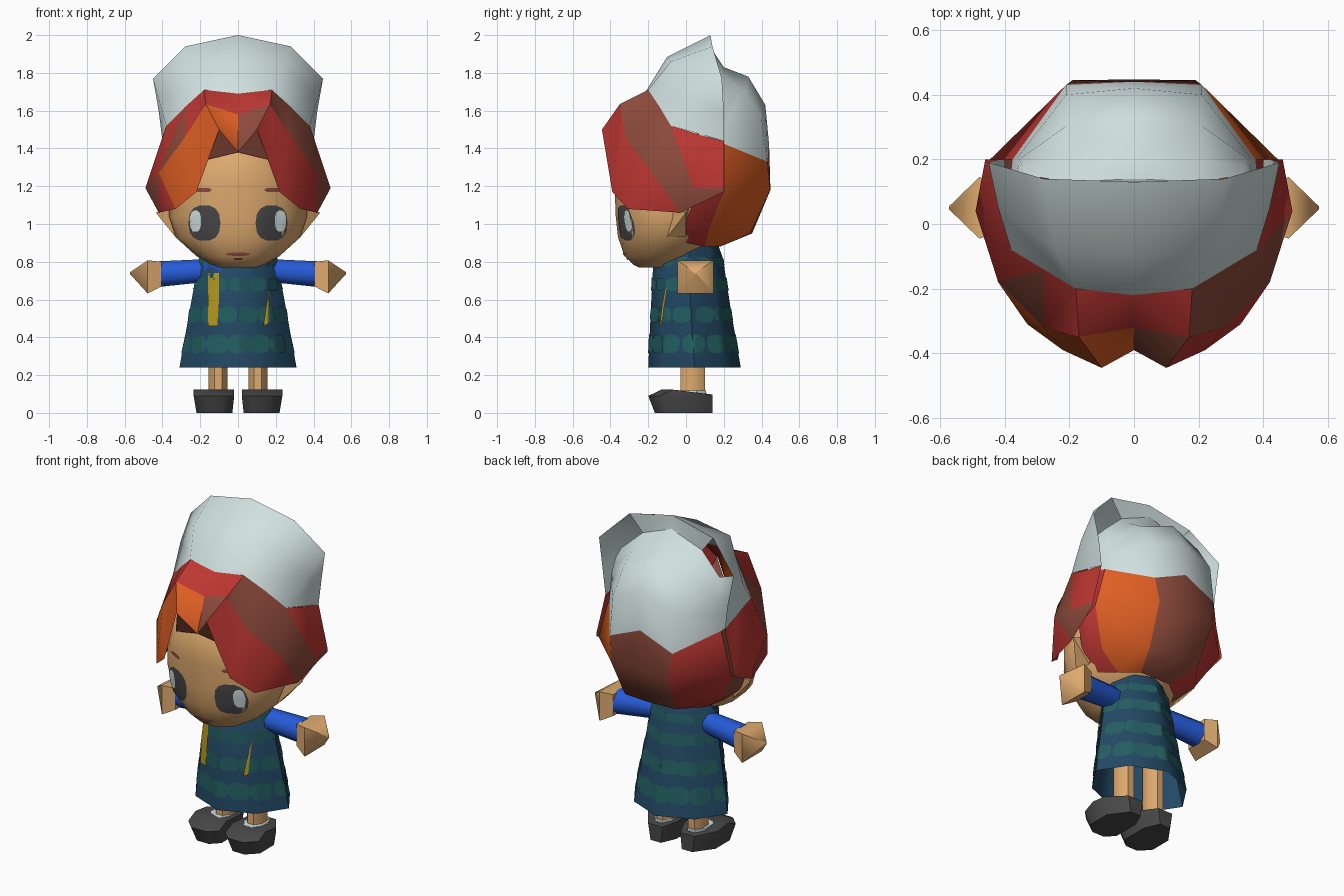
import bpy, bmesh, math
from mathutils import Vector, Matrix
from mathutils.bvhtree import BVHTree

if "Cube" in bpy.data.objects:
    bpy.data.objects.remove(bpy.data.objects["Cube"])

COLOURS = {
    "cap_white": (0.64, 0.75, 0.75), "hair_red": (0.51, 0.038, 0.032),
    "hair_brown": (0.27, 0.07, 0.045), "hair_orange": (0.73, 0.114, 0.017),
    "skin": (0.73, 0.40, 0.156), "dark_grey": (0.065, 0.065, 0.068),
    "navy": (0.016, 0.066, 0.127), "teal": (0.017, 0.112, 0.12),
    "blue": (0.019, 0.105, 0.68), "yellow": (0.456, 0.305, 0.013)}
MATS = {}
for key, c in COLOURS.items():
    MATS[key] = bpy.data.materials.new(key)
    MATS[key].diffuse_color = (*c, 1)


def finish(name, bm, mats, smooth=None):
    bmesh.ops.remove_doubles(bm, verts=bm.verts, dist=0.001)
    bmesh.ops.recalc_face_normals(bm, faces=bm.faces)
    me = bpy.data.meshes.new(name)
    bm.to_mesh(me)
    bm.free()
    for m in mats:
        me.materials.append(MATS[m])
    ob = bpy.data.objects.new(name, me)
    bpy.context.collection.objects.link(ob)
    if smooth:
        bpy.ops.object.select_all(action='DESELECT')
        ob.select_set(True)
        bpy.context.view_layer.objects.active = ob
        bpy.ops.object.shade_smooth_by_angle(angle=math.radians(smooth))
    return ob


def loft(name, rings, mat, smooth=None, caps=(True, True)):
    bm = bmesh.new()
    rows = [[bm.verts.new(p) for p in r] for r in rings]
    n = len(rows[0])
    for a, b in zip(rows, rows[1:]):
        for i in range(n):
            j = (i + 1) % n
            bm.faces.new((a[i], a[j], b[j], b[i]))
    if caps[0]:
        bm.faces.new(rows[0])
    if caps[1]:
        bm.faces.new(rows[-1])
    return finish(name, bm, [mat], smooth)


def ring(z, w, yf, yb, n=16, flat=False, x=0, odd=1.0):
    # horizontal oval; flat puts sides on the axes, odd scales every other corner
    k = 1 / math.cos(math.pi / n) if flat else 1
    o = 0.5 if flat else 0
    cy, r = (yf + yb) / 2, (yb - yf) / 2
    pts = []
    for i in range(n):
        a, f = 2 * math.pi * (i + o) / n, k * (odd if i % 2 else 1)
        pts.append((x + f * w * math.cos(a), cy + f * r * math.sin(a), z))
    return pts


def sheet(bm, cols, colour):
    # mirrored sheet; each quad is cut on its diagonal into halves 0 (upper) and 1 (lower)
    for s in (1, -1):
        for c in range(len(cols) - 1):
            for r in range(len(cols[0]) - 1):
                a, b, d, e = cols[c][r], cols[c + 1][r], cols[c + 1][r + 1], cols[c][r + 1]
                for half, tri in enumerate(((a, b, d), (a, d, e))):
                    if len(set(tri)) == 3:
                        f = bm.faces.new([bm.verts.new((s * x, y, z)) for x, y, z in tri])
                        f.material_index = colour(s, c, r, half)


def tree(ob):
    me = ob.data
    return BVHTree.FromPolygons([v.co for v in me.vertices],
                                [tuple(p.vertices) for p in me.polygons])


def oval(u, v, ru, rv, n=14, p=0.8):
    pts = []
    for i in range(n):
        c, s = math.cos(2 * math.pi * i / n), math.sin(2 * math.pi * i / n)
        pts.append((u + ru * math.copysign(abs(c) ** p, c), v + rv * math.copysign(abs(s) ** p, s)))
    return pts


def decal(bm, bvh, outline, angle=0, lift=0.004):
    # thin plate laid on a surface, seen along the turned y direction
    rot = Matrix.Rotation(angle, 3, 'Z')
    d = rot @ Vector((0, 1, 0))
    cu = sum(p[0] for p in outline) / len(outline)
    cv = sum(p[1] for p in outline) / len(outline)

    def put(u, v):
        o = rot @ Vector((u, -2, v)) + Vector((0, 0.04, 0))
        hit = bvh.ray_cast(o, d)[0] or bvh.find_nearest(o + d * 1.75)[0]
        return bm.verts.new(hit - d * lift)
    mid = put(cu, cv)
    rows = [[put(cu + (u - cu) * f, cv + (v - cv) * f) for u, v in outline]
            for f in (0.33, 0.67, 1)]
    n = len(outline)
    for i in range(n):
        j = (i + 1) % n
        bm.faces.new((mid, rows[0][i], rows[0][j]))
        for a, b in zip(rows, rows[1:]):
            bm.faces.new((a[i], b[i], b[j], a[j]))


def decals(name, bvh, items, mat, lift=0.004):
    bm = bmesh.new()
    for outline, angle in items:
        decal(bm, bvh, outline, angle, lift)
    return finish(name, bm, [mat], 60)


# Head
head = loft("head", [ring(*r) for r in (
    (0.77, 0.10, -0.25, -0.08), (0.785, 0.14, -0.28, -0.03), (0.83, 0.22, -0.325, 0.06),
    (0.93, 0.33, -0.36, 0.16), (1.04, 0.365, -0.372, 0.2), (1.2, 0.36, -0.378, 0.2),
    (1.36, 0.31, -0.375, 0.18), (1.48, 0.2, -0.26, 0.1))], "skin", 50)
face = tree(head)
decals("eyes", face, [(oval(s * 0.178, 1.005, 0.085, 0.095), 0) for s in (1, -1)], "dark_grey")
decals("eye_highlights", face, [(oval(s * 0.225, 1.015, 0.03, 0.057), 0) for s in (1, -1)],
       "cap_white", 0.008)
decals("eyebrows", face, [(oval(s * 0.185, 1.18, 0.045, 0.012), 0) for s in (1, -1)], "hair_brown")
decals("mouth", face, [(oval(0, 0.84, 0.065, 0.009), 0), (oval(0, 0.815, 0.025, 0.006), 0)],
       "hair_brown")

# Ears
for s, side in ((1, "right"), (-1, "left")):
    bm = bmesh.new()
    tip = bm.verts.new((s * 0.435, 0.0, 1.06))
    base = [bm.verts.new((s * x, y, z)) for x, y, z in
            ((0.30, -0.12, 1.1), (0.33, -0.1, 0.93), (0.32, 0.0, 0.93), (0.30, 0.02, 1.1))]
    for i in range(4):
        bm.faces.new((base[i], base[(i + 1) % 4], tip))
    bm.faces.new(base)
    finish(side + "_ear", bm, ["skin"])

# Hair: R red, B brown, O orange; two letters per panel, upper half then lower half
HAIR = ["hair_red", "hair_brown", "hair_orange"]
front = [
    ((0, -0.22, 1.69), (0, -0.32, 1.58), (0, -0.39, 1.38)),
    ((0.18, -0.2, 1.71), (0.17, -0.35, 1.635), (0.10, -0.445, 1.50)),
    ((0.28, -0.14, 1.62), (0.28, -0.32, 1.46), (0.22, -0.39, 1.17)),
    ((0.38, -0.08, 1.52), (0.42, -0.18, 1.27), (0.33, -0.31, 1.08)),
    ((0.39, 0.08, 1.47), (0.49, 0.04, 1.19), (0.42, -0.03, 1.06)),
    ((0.40, 0.2, 1.44), (0.46, 0.2, 1.19), (0.46, 0.2, 1.17))]
FRONT = {1: ("RR BB BB RB RR", "BB RR RR BR BB"), -1: ("RR RR RB RR RR", "OO OO OO BR RR")}
bm = bmesh.new()
sheet(bm, front, lambda s, c, r, h: "RBO".index(FRONT[s][r].split()[c][h]))
for s in (1, -1):  # underside of the fringe
    f = bm.faces.new([bm.verts.new(p) for p in
                      ((0, -0.385, 1.38), (s * 0.1, -0.44, 1.5), (s * 0.165, -0.36, 1.34))])
    f.material_index = 1
finish("front_hair", bm, HAIR, 45)

back = [
    ((0, 0.44, 1.42), (0, 0.447, 1.18), (0, 0.35, 0.95), (0, 0.18, 0.88)),
    ((0.21, 0.43, 1.33), (0.19, 0.445, 1.18), (0.17, 0.34, 0.95), (0.1, 0.18, 0.88)),
    ((0.375, 0.2, 1.425), (0.445, 0.2, 1.17), (0.33, 0.12, 0.97), (0.2, 0.1, 0.88)),
    ((0.39, 0.07, 1.455), (0.43, 0.04, 1.12), (0.36, -0.01, 0.99), (0.26, 0.0, 0.9))]
BACK = {1: "BOR", -1: "BRB"}
bm = bmesh.new()
sheet(bm, back, lambda s, c, r, h: "RBO".index(BACK[s][c]))
finish("back_hair", bm, HAIR, 45)

# Cap: tall front brim, rounded back tucked inside it, and a fold joining the tops
fan = [
    ((0, -0.22, 1.69), (0, -0.1, 1.885), (0, 0.13, 2.0)),
    ((0.18, -0.2, 1.71), (0.24, -0.08, 1.86), (0.28, 0.14, 1.94)),
    ((0.38, -0.08, 1.52), (0.42, 0.05, 1.66), (0.45, 0.19, 1.77)),
    ((0.40, 0.2, 1.44), (0.42, 0.2, 1.6), (0.45, 0.19, 1.77))]
dome = [
    ((0, 0.14, 1.92), (0, 0.2, 1.83), (0, 0.33, 1.78), (0, 0.42, 1.63), (0, 0.44, 1.42)),
    ((0.2, 0.13, 1.84), (0.2, 0.2, 1.78), (0.2, 0.31, 1.71), (0.21, 0.4, 1.56),
     (0.21, 0.43, 1.33)),
    ((0.33, 0.15, 1.72), (0.345, 0.18, 1.67), (0.355, 0.2, 1.6), (0.365, 0.2, 1.52),
     (0.375, 0.2, 1.425)),
    ((0.345, 0.04, 1.69), (0.365, 0.05, 1.64), (0.38, 0.06, 1.58), (0.385, 0.06, 1.52),
     (0.39, 0.07, 1.455))]
fold = [(f[2], d[0]) for f, d in zip(fan[:2], dome)]
for label, cols in (("cap_brim", fan), ("cap_back", dome), ("cap_fold", fold)):
    bm = bmesh.new()
    sheet(bm, cols, lambda s, c, r, h: 0)
    finish(label, bm, ["cap_white"], 60)

# Robe with open hem
robe = loft("robe", [ring(*r, n=8, odd=0.93) for r in (
    (0.24, 0.31, -0.2, 0.29), (0.53, 0.258, -0.187, 0.24), (0.82, 0.205, -0.172, 0.195),
    (0.89, 0.15, -0.1, 0.17))], "navy", 50, caps=(False, True))
cloth = tree(robe)
spots = []
for row, (z, w, h) in enumerate(((0.365, 0.062, 0.05), (0.52, 0.056, 0.043),
                                 (0.68, 0.05, 0.036), (0.80, 0.042, 0.025))):
    for i in range(12):
        spots.append((oval(0, z, w, h, 12, 0.7), 2 * math.pi * (i + 0.5 * (row % 2)) / 12))
decals("robe_spots", cloth, spots, "teal", 0.004)
decals("robe_straps", cloth, [
    ([(-0.16, 0.46), (-0.11, 0.46), (-0.1, 0.6), (-0.1, 0.74), (-0.16, 0.74), (-0.16, 0.6)], 0),
    ([(0.135, 0.46), (0.16, 0.47), (0.165, 0.67)], 0)], "yellow", 0.0095)
decals("collar_patch", cloth, [([(-0.18, 0.755), (-0.09, 0.745), (-0.09, 0.81), (-0.18, 0.81)], 0)],
       "blue", 0.007)


def arm_ring(s, x, z, rz, ry, y=0.05, n=8):
    return [(s * x, y + ry * math.cos(2 * math.pi * (i + 0.5) / n) * 1.08,
             z + rz * math.sin(2 * math.pi * (i + 0.5) / n) * 1.08) for i in range(n)]


# Arms, legs and shoes
for s, side in ((1, "right"), (-1, "left")):
    loft(side + "_sleeve", [arm_ring(s, 0.15, 0.755, 0.06, 0.055, 0.03),
                            arm_ring(s, 0.415, 0.735, 0.068, 0.07)], "blue", 50)
    loft(side + "_hand", [arm_ring(s, 0.405, 0.735, 0.085, 0.09, n=4),
                          arm_ring(s, 0.478, 0.72, 0.115, 0.125, n=4),
                          arm_ring(s, 0.572, 0.74, 0.006, 0.006, n=4)], "skin", 60)
    loft(side + "_leg", [ring(z, 0.05, -0.03, 0.1, 8, True, s * 0.105)
                         for z in (0.08, 0.45)], "skin", 50)
    loft(side + "_sock", [ring(z, 0.06, -0.065, 0.105, 8, True, s * 0.11)
                          for z in (0.09, 0.119)], "cap_white")
    shoe = []
    for z, xi, xo, yf, dz in ((0, 0.03, 0.22, -0.165, 0), (0.09, 0.02, 0.235, -0.2, 0),
                              (0.11, 0.02, 0.235, -0.13, 0.013)):
        shoe.append([(s * x, y, z + k) for x, y, k in (
            (xi + 0.04, 0.14, -dz), (xo - 0.08, 0.14, -dz), (xo, 0.03, 0),
            (xo, yf + 0.06, dz), (xo - 0.06, yf, dz), (xi + 0.05, yf, dz),
            (xi, yf + 0.05, dz), (xi, 0.05, 0))])
    loft(side + "_shoe", shoe, "dark_grey", 50)

for m in bpy.data.materials:
    if m.users and not m.is_grease_pencil:
        m.use_nodes = True
        m.node_tree.nodes["Principled BSDF"].inputs["Base Color"].default_value = m.diffuse_color
